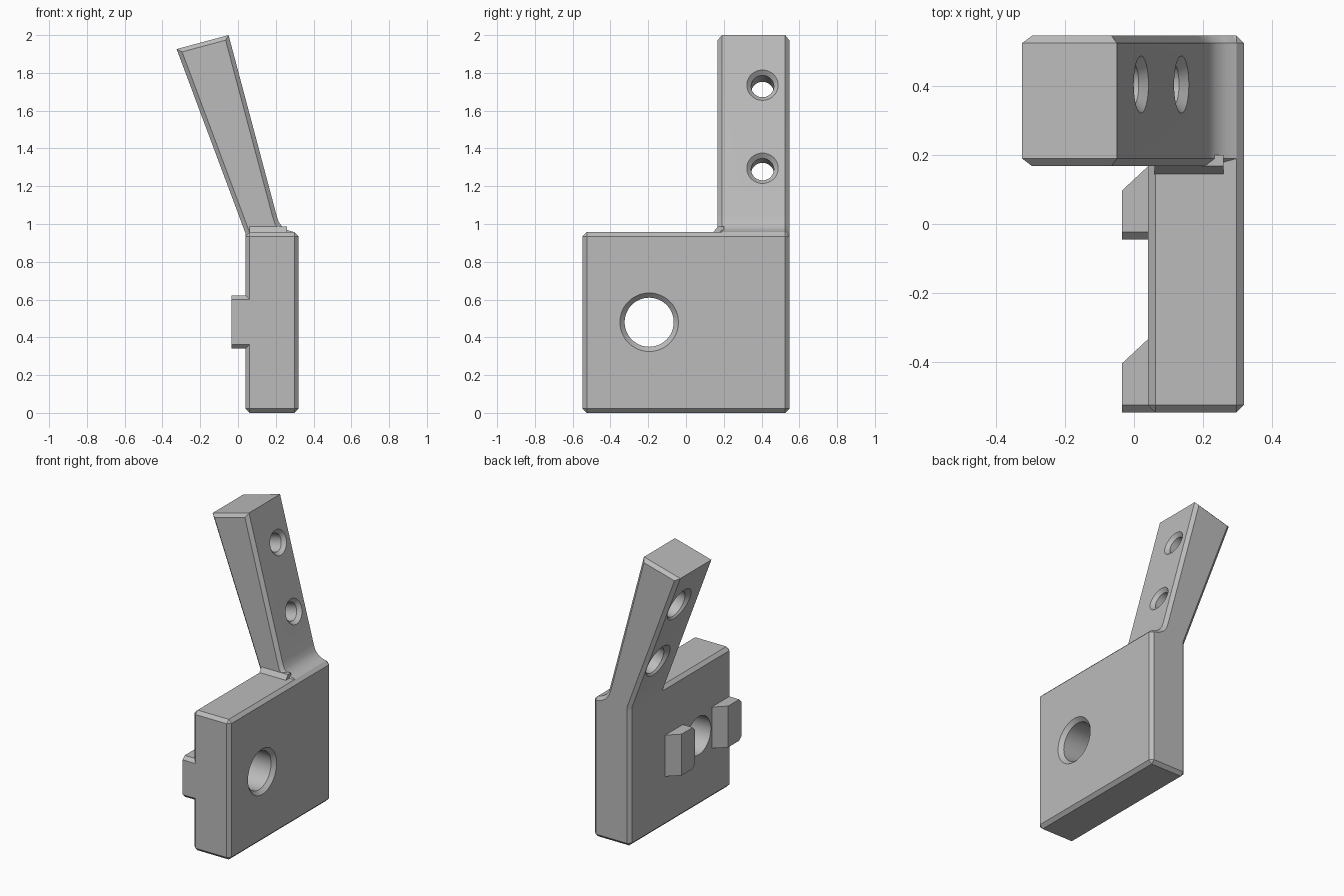
import bpy, bmesh, math
from mathutils import Vector

cube = bpy.data.objects.get("Cube")
if cube:
    bpy.data.objects.remove(cube, do_unlink=True)

GREY = (0.5, 0.5, 0.5, 1)
grey = bpy.data.materials.new("plain grey")
grey.use_nodes = True
grey.diffuse_color = GREY
grey.node_tree.nodes["Principled BSDF"].inputs["Base Color"].default_value = GREY
CHAMFER = 0.022


def finish(name, bm):
    bmesh.ops.recalc_face_normals(bm, faces=bm.faces)
    mesh = bpy.data.meshes.new(name)
    bm.to_mesh(mesh)
    bm.free()
    mesh.materials.append(grey)
    obj = bpy.data.objects.new(name, mesh)
    bpy.context.collection.objects.link(obj)
    return obj


def extrude(points, offset):
    """Closed profile of 3D points pushed along an offset."""
    bm = bmesh.new()
    face = bm.faces.new([bm.verts.new(p) for p in points])
    new = bmesh.ops.extrude_face_region(bm, geom=[face], use_keep_orig=True)["geom"]
    bmesh.ops.translate(bm, vec=offset, verts=[v for v in new if isinstance(v, bmesh.types.BMVert)])
    bmesh.ops.recalc_face_normals(bm, faces=bm.faces)
    return bm


def chamfer(bm, rule):
    edges = [e for e in bm.edges if rule(*[v.co for v in e.verts])]
    bmesh.ops.bevel(bm, geom=edges, offset=CHAMFER, segments=1, affect='EDGES', clamp_overlap=False)


def drill(target, start, direction, rings):
    """Cut a round stepped hole; rings are (depth, radius) pairs."""
    bm = bmesh.new()
    turn = Vector(direction).to_track_quat('Z', 'Y')
    n = 48
    loops = []
    for depth, r in rings:
        loops.append([bm.verts.new(Vector(start) + turn @ Vector(
            (r * math.cos(2 * math.pi * i / n), r * math.sin(2 * math.pi * i / n), depth)))
            for i in range(n)])
    for a, b in zip(loops, loops[1:]):
        for i in range(n):
            j = (i + 1) % n
            bm.faces.new((a[i], a[j], b[j], b[i]))
    bm.faces.new(loops[0][::-1])
    bm.faces.new(loops[-1])
    cutter = finish("hole_cutter", bm)
    cutter.hide_render = True
    mod = target.modifiers.new("hole", 'BOOLEAN')
    mod.operation, mod.solver, mod.object = 'DIFFERENCE', 'EXACT', cutter
    bpy.context.view_layer.objects.active = target
    bpy.ops.object.modifier_apply(modifier=mod.name)
    bpy.data.objects.remove(cutter, do_unlink=True)


# Square base plate, chamfered all round, with one large hole
X0, X1, Y, TOP = 0.04, 0.32, 0.547, 0.957
bm = extrude([(X0, -Y, 0), (X1, -Y, 0), (X1, -Y, TOP), (X0, -Y, TOP)], (0, 2 * Y, 0))
chamfer(bm, lambda a, b: True)
plate = finish("base_plate", bm)
drill(plate, (X1, -0.195, 0.48), (-1, 0, 0), [(-0.02, 0.175), (0.025, 0.13), (0.4, 0.13)])

# Leaning arm with a concave foot, chamfered around both side faces
ARM_Y = 0.168
profile = [(X0, 0.88), (X0, 0.95), (-0.325, 1.926), (-0.05, 2.0), (0.203, 1.05),
           (0.216, 1.01), (0.237, 0.983), (0.266, 0.966), (0.298, TOP), (X1, 0.935), (X1, 0.88)]
bm = extrude([(x, ARM_Y, z) for x, z in profile], (0, Y - ARM_Y, 0))
chamfer(bm, lambda a, b: abs(a.y - b.y) < 1e-5)
arm = finish("leaning_arm", bm)

# Two screw holes square to the arm face, widened at the rear
for x, z, length in ((0.0205, 1.735, 0.258), (0.1375, 1.295, 0.213)):
    seat = length - 0.1
    drill(arm, (x, 0.405, z), (-0.966, 0, -0.257),
          [(-0.02, 0.103), (0.023, 0.06), (seat, 0.06), (seat, 0.093),
           (length - 0.022, 0.093), (length + 0.03, 0.145)])

# Small sloped fillet where the arm side meets the plate top
fillet = finish("arm_fillet", extrude(
    [(0.06, 0.14, 0.95), (0.06, 0.2, 0.95), (0.06, 0.2, 0.987), (0.06, 0.168, 0.987)], (0.2, 0, 0)))

# Pair of locating lugs on the rear of the plate, each with one sloped end
lugs = []
for side, y in (("front", -Y), ("rear", -0.045)):
    bm = extrude([(0.075, y, 0.34), (-0.035, y, 0.34), (-0.035, y + 0.142, 0.34),
                  (X0, y + 0.212, 0.34), (0.075, y + 0.212, 0.34)], (0, 0, 0.282))
    chamfer(bm, lambda a, b: abs(a.y - y) < 1e-5 and abs(b.y - y) < 1e-5 and abs(a.z - b.z) < 1e-5)
    lugs.append(finish(side + "_lug", bm))

# Smooth hole walls, crisp edges elsewhere
bpy.ops.object.select_all(action='DESELECT')
for obj in (plate, arm, fillet, *lugs):
    obj.select_set(True)
bpy.context.view_layer.objects.active = plate
bpy.ops.object.shade_smooth_by_angle(angle=math.radians(25))
